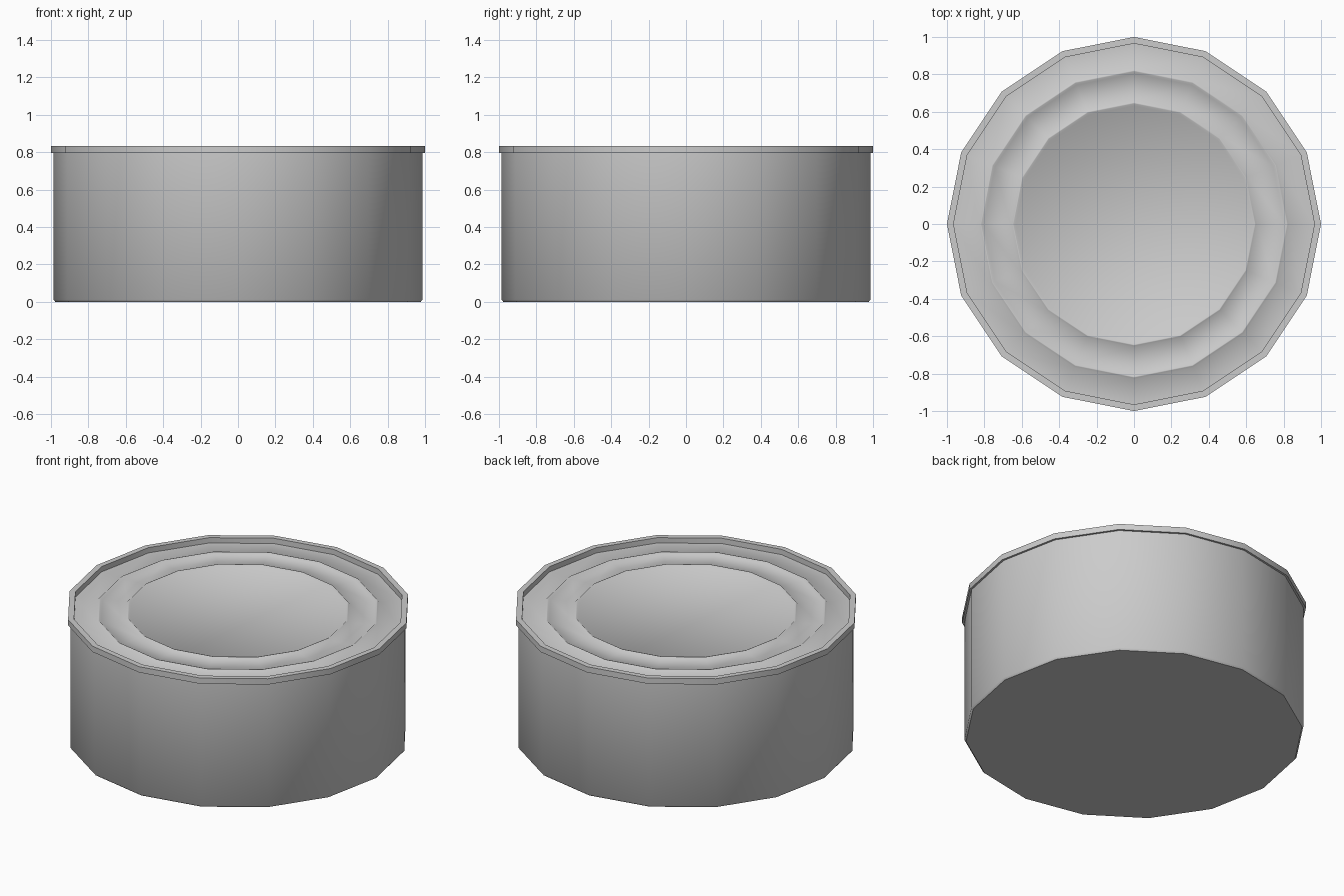
import bpy, bmesh, math

SIDES = 16

default = bpy.data.objects.get("Cube")
if default:
    bpy.data.objects.remove(default, do_unlink=True)

metal = bpy.data.materials.new("grey metal")
metal.use_nodes = True
grey = (0.6, 0.6, 0.6, 1)
metal.diffuse_color = grey
metal.node_tree.nodes["Principled BSDF"].inputs["Base Color"].default_value = grey


def lathe(name, profile, cap=None):
    """Spin (radius, height) points around z; cap fills the ring at that index."""
    bm = bmesh.new()
    rings = [[bm.verts.new((r * math.cos(i * math.tau / SIDES),
                            r * math.sin(i * math.tau / SIDES), z))
              for i in range(SIDES)] for r, z in profile]
    for a, b in zip(rings, rings[1:]):
        for i in range(SIDES):
            j = (i + 1) % SIDES
            bm.faces.new((a[i], a[j], b[j], b[i]))
    if cap == "first":
        bm.faces.new(rings[0][::-1])
    elif cap == "last":
        bm.faces.new(rings[-1])
    mesh = bpy.data.meshes.new(name)
    bm.to_mesh(mesh)
    bm.free()
    mesh.materials.append(metal)
    obj = bpy.data.objects.new(name, mesh)
    bpy.context.collection.objects.link(obj)
    bpy.ops.object.select_all(action="DESELECT")
    bpy.context.view_layer.objects.active = obj
    obj.select_set(True)
    bpy.ops.object.shade_smooth_by_angle(angle=math.radians(50))
    return obj


def ridge(radius, floor):
    """Profile of a low raised ring, from outside to inside."""
    return [(radius, floor), (radius - 0.01, floor + 0.01),
            (radius - 0.016, floor + 0.01), (radius - 0.028, floor)]


# Can wall with a slightly rounded base
lathe("can_body", [(0.977, 0), (0.987, 0.012), (0.987, 0.795)], cap="first")

# Overhanging rim, open in the middle
lathe("rim", [(0.985, 0.795), (1.0, 0.795), (1.0, 0.832), (0.965, 0.832), (0.965, 0.795)])

# Recessed lid with two pressed rings
LID = 0.798
lathe("lid", [(0.966, LID)] + ridge(0.832, LID) + ridge(0.66, LID), cap="last")
